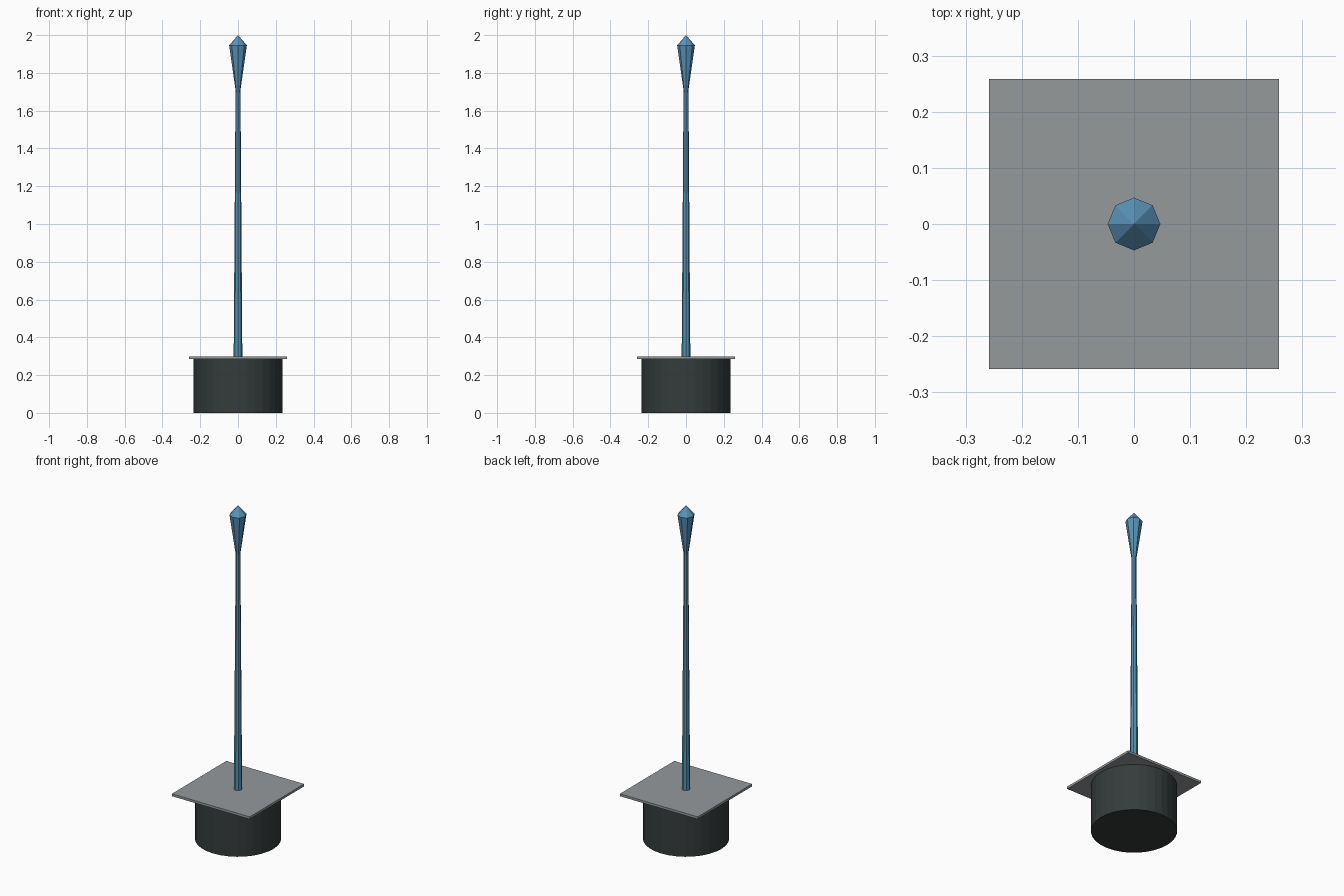
import bpy, bmesh, math

if "Cube" in bpy.data.objects:
    bpy.data.objects.remove(bpy.data.objects["Cube"])


def material(name, rgb):
    m = bpy.data.materials.new(name)
    m.diffuse_color = (*rgb, 1)
    m.use_nodes = True
    m.node_tree.nodes["Principled BSDF"].inputs["Base Color"].default_value = m.diffuse_color
    return m


def lathe(name, profile, sides, mat):
    """Closed solid from (radius, z) pairs; a radius of 0 makes a point."""
    bm = bmesh.new()
    rings = []
    for r, z in profile:
        if r == 0:
            rings.append([bm.verts.new((0, 0, z))] * sides)
        else:
            rings.append([bm.verts.new((r * math.cos(math.tau * i / sides),
                                        r * math.sin(math.tau * i / sides), z))
                          for i in range(sides)])
    for low, high in zip(rings, rings[1:]):
        for i in range(sides):
            j = (i + 1) % sides
            corners = list(dict.fromkeys((low[i], low[j], high[j], high[i])))
            bm.faces.new(corners)
    # cap open ends
    if profile[0][0]:
        bm.faces.new(rings[0][::-1])
    if profile[-1][0]:
        bm.faces.new(rings[-1])
    return finish(name, bm, mat)


def finish(name, bm, mat):
    bmesh.ops.recalc_face_normals(bm, faces=bm.faces)
    mesh = bpy.data.meshes.new(name)
    bm.to_mesh(mesh)
    bm.free()
    mesh.materials.append(mat)
    ob = bpy.data.objects.new(name, mesh)
    bpy.context.collection.objects.link(ob)
    return ob


dark = material("dark slate", (0.035, 0.045, 0.044))
grey = material("plate grey", (0.30, 0.32, 0.33))
blue = material("steel blue", (0.10, 0.29, 0.48))

# round foundation
lathe("foundation", [(0.235, 0), (0.235, 0.284)], 32, dark)

# square base plate
bm = bmesh.new()
bmesh.ops.create_cube(bm, size=1)
bmesh.ops.scale(bm, verts=bm.verts, vec=(0.517, 0.517, 0.014))
bmesh.ops.translate(bm, verts=bm.verts, vec=(0, 0, 0.291))
finish("base_plate", bm, grey)

# tapered octagonal pole
lathe("pole", [(0.023, 0.298), (0.013, 1.71)], 8, blue)

# faceted lamp head with pointed cap
lathe("lamp_head", [(0.013, 1.71), (0.047, 1.946), (0, 2.0)], 8, blue)
